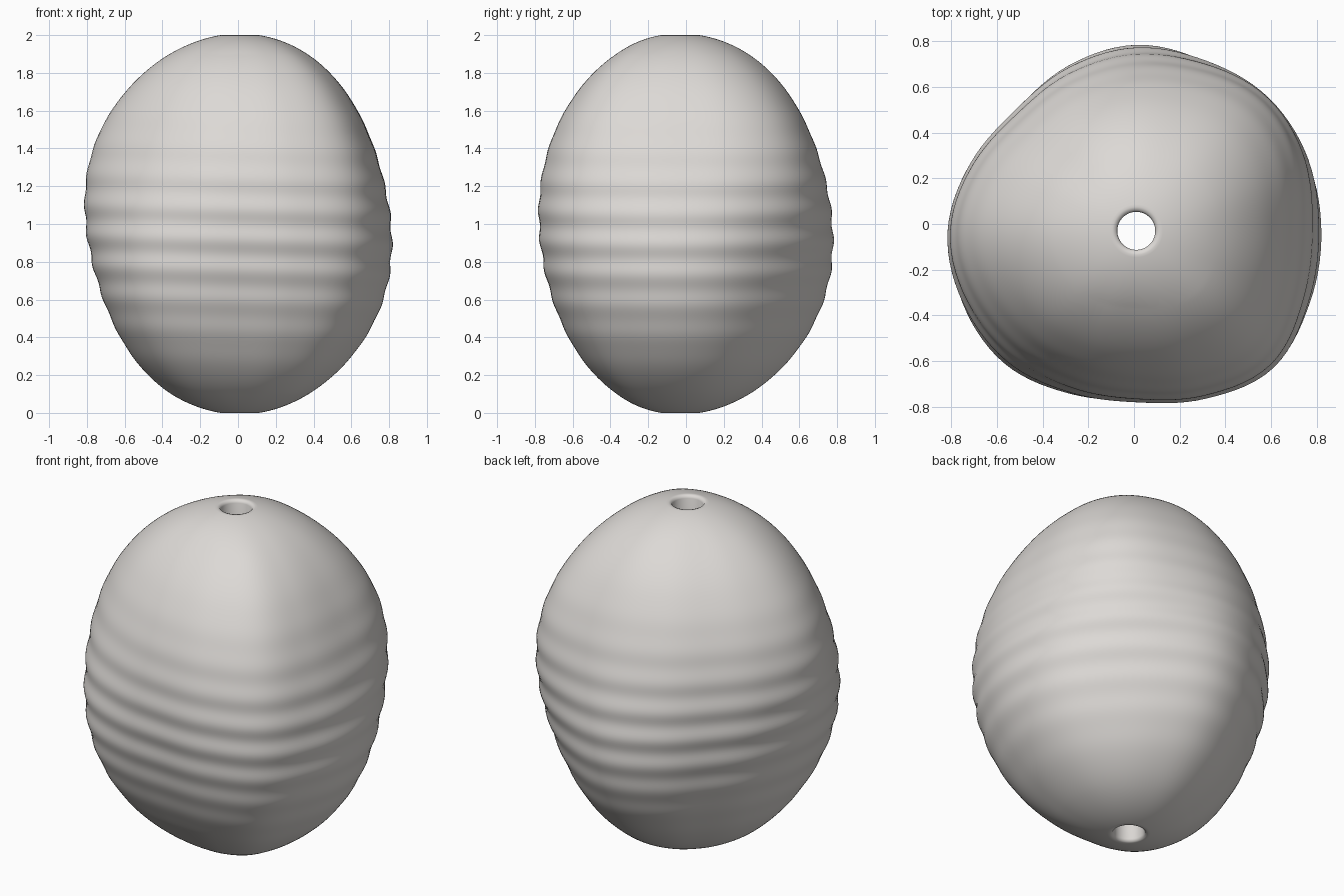
import bpy
import bmesh
import math

cube = bpy.data.objects.get("Cube")
if cube:
    bpy.data.objects.remove(cube, do_unlink=True)

SEGMENTS, ROWS = 112, 200
CENTRE_X, CENTRE_Y = 0.01, -0.03
MEAN, HALF_HEIGHT = 0.80, 1.008
HOLE, RIM = 0.083, 0.105

# Plan radius every 22.5 degrees, counterclockwise from +x
PLAN = [0.80, 0.81, 0.81, 0.80, 0.805, 0.775, 0.745, 0.775,
        0.815, 0.82, 0.81, 0.765, 0.745, 0.79, 0.845, 0.815]
# Top-heaviness every 45 degrees
LEAN = [-0.035, 0.05, -0.03, 0.01, 0.04, -0.03, 0.015, 0.0]


def around(values, angle):
    """Smooth periodic interpolation of values spread around a circle."""
    n = len(values)
    place = angle / math.tau * n
    i = math.floor(place)
    t = place - i
    a, b, c, d = (values[(i + k) % n] for k in (-1, 0, 1, 2))
    return b + t * (c - a + t * (2*a - 5*b + 4*c - d + t * (3*(b - c) + d - a))) / 2


def body_point(phi, angle):
    """Point on the lumpy, rippled outer surface."""
    s, u = math.sin(phi), HALF_HEIGHT * math.cos(phi)
    blend = min(1, max(0, (s - 0.12) * 3))
    lump = around(PLAN, angle) / MEAN * (1 + around(LEAN, angle) * math.sin(math.pi * u))
    r = MEAN * s * (1 + (lump - 1) * blend)
    z = 1 + u
    phase = z + 0.03 * r * math.cos(angle) - 1.08
    fade = math.exp(-((z - 0.92) / 0.45) ** 2)
    r += 0.0055 * fade * math.cos(math.tau * phase / 0.165)
    return r, min(2, max(0, z))


# Rows run down the outside, then back up through the bore
start = math.asin(RIM / MEAN)
rows = [lambda a, p=start + (math.pi - 2 * start) * i / ROWS: body_point(p, a)
        for i in range(ROWS + 1)]
bore = [(HOLE + 0.007, 0.004), (HOLE, 0.018), (HOLE, 0.6), (HOLE, 1.4),
        (HOLE, 1.982), (HOLE + 0.007, 1.996)]
rows += [lambda a, p=p: p for p in bore]

bm = bmesh.new()
rings = []
for row in rows:
    ring = []
    for k in range(SEGMENTS):
        angle = math.tau * k / SEGMENTS
        r, z = row(angle)
        ring.append(bm.verts.new((CENTRE_X + r * math.cos(angle),
                                  CENTRE_Y + r * math.sin(angle), z)))
    rings.append(ring)
for upper, lower in zip(rings, rings[1:] + rings[:1]):
    for k in range(SEGMENTS):
        n = (k + 1) % SEGMENTS
        bm.faces.new((upper[k], lower[k], lower[n], upper[n]))
bmesh.ops.recalc_face_normals(bm, faces=bm.faces)

mesh = bpy.data.meshes.new("bead")
bm.to_mesh(mesh)
bm.free()
bead = bpy.data.objects.new("bead", mesh)
bpy.context.collection.objects.link(bead)

# Material
COLOUR = (0.72, 0.695, 0.67, 1)
material = bpy.data.materials.new("warm pale grey")
material.use_nodes = True
material.diffuse_color = COLOUR
material.node_tree.nodes["Principled BSDF"].inputs["Base Color"].default_value = COLOUR
mesh.materials.append(material)

bpy.context.view_layer.objects.active = bead
bead.select_set(True)
bpy.ops.object.shade_smooth_by_angle(angle=math.radians(60))
